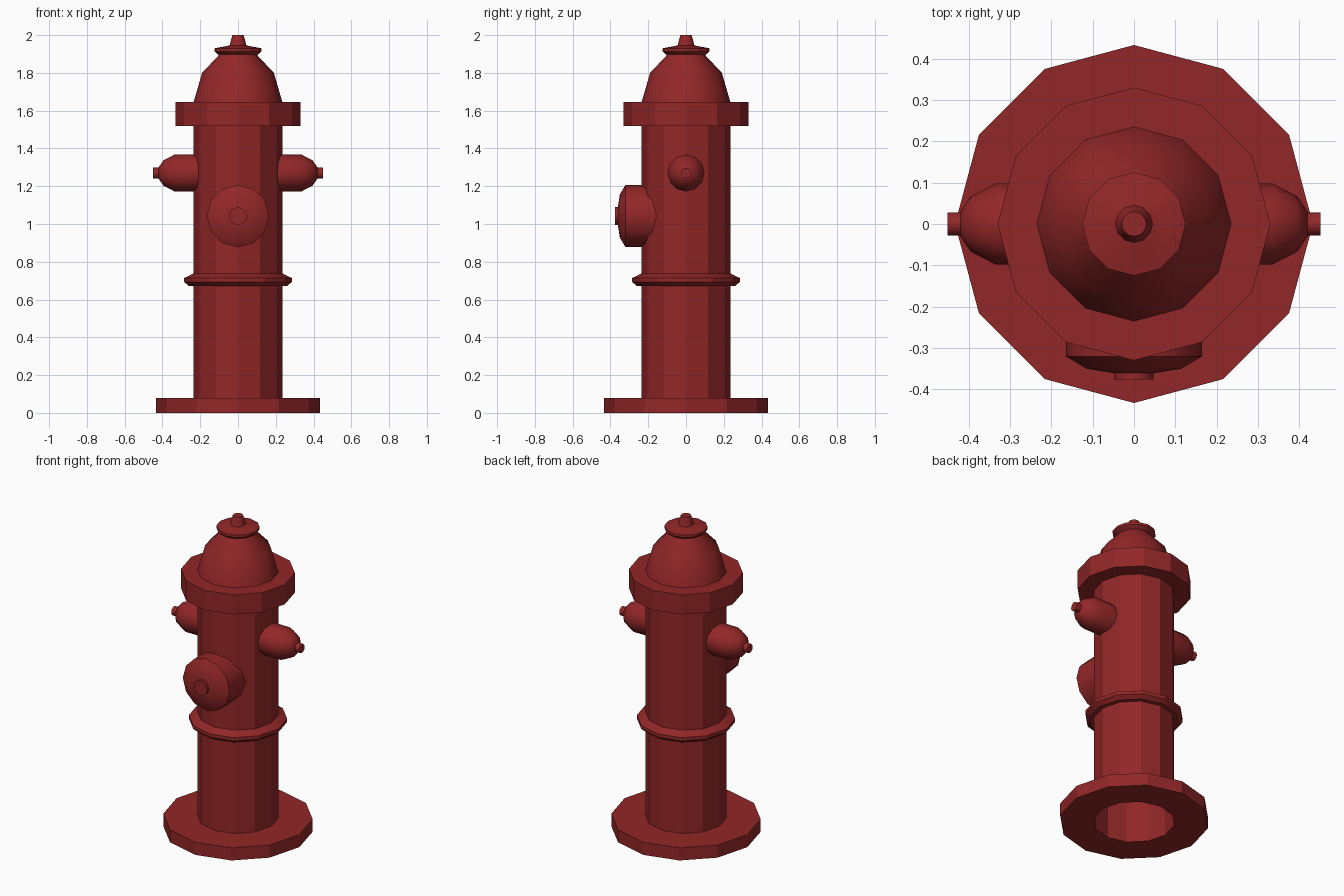
import bpy, bmesh, math
from mathutils import Matrix

if "Cube" in bpy.data.objects:
    bpy.data.objects.remove(bpy.data.objects["Cube"])

SIDES = 12
red = bpy.data.materials.new("hydrant red")
red.diffuse_color = (0.29, 0.02, 0.021, 1)
red.use_nodes = True
red.node_tree.nodes["Principled BSDF"].inputs["Base Color"].default_value = red.diffuse_color


def lathe(name, profile, place=None, smooth=29.5, cap=False):
    """Revolve (radius, height) points around z, then move into place."""
    bm = bmesh.new()
    rings = []
    for r, h in profile:
        rings.append([bm.verts.new((r * math.cos(2 * math.pi * i / SIDES),
                                    r * math.sin(2 * math.pi * i / SIDES), h))
                      for i in range(SIDES)])
    for a, b in zip(rings, rings[1:]):
        for i in range(SIDES):
            j = (i + 1) % SIDES
            bm.faces.new((a[i], a[j], b[j], b[i]))
    if cap:
        bm.faces.new(rings[-1])
    if place:
        bm.transform(place)
    mesh = bpy.data.meshes.new(name)
    bm.to_mesh(mesh)
    bm.free()
    mesh.materials.append(red)
    obj = bpy.data.objects.new(name, mesh)
    bpy.context.collection.objects.link(obj)
    bpy.ops.object.select_all(action='DESELECT')
    obj.select_set(True)
    bpy.context.view_layer.objects.active = obj
    bpy.ops.object.shade_smooth_by_angle(angle=math.radians(smooth))
    return obj


# Foot plate with an open centre, and the hollow barrel
R = 0.235
lathe("base_flange", [(R, 0), (0.433, 0), (0.433, 0.08), (R, 0.08)])
lathe("barrel", [(R, 0.08), (R, 1.52)])
lathe("barrel_inside_foot", [(R, 0), (R, 0.08)])

# Bevelled band around the barrel
lathe("middle_band", [(R, 0.672), (0.26, 0.672), (0.285, 0.693),
                      (0.285, 0.714), (R, 0.738)])

# Heavy collar under the bonnet
lathe("collar", [(R, 1.52), (0.33, 1.52), (0.33, 1.645), (R, 1.645)])

# Rounded bonnet, its cap disc and the operating nut
lathe("bonnet", [(R, 1.645), (0.19, 1.80), (0.105, 1.89), (0.10, 1.90)])
lathe("cap_disc", [(0.10, 1.895), (0.112, 1.902), (0.125, 1.914),
                   (0.125, 1.93), (0.045, 1.945)])
lathe("top_nut", [(0.045, 1.943), (0.03, 2.0)], cap=True)

# Two side outlets with small nuts
for side, sign in (("right", 1), ("left", -1)):
    place = Matrix.Translation((0, 0, 1.27)) @ Matrix.Rotation(
        sign * math.pi / 2, 4, 'Y')
    lathe(side + "_outlet", [(0.098, 0.20), (0.098, 0.335), (0.067, 0.395),
                             (0.03, 0.42)], place, 35, True)
    lathe(side + "_outlet_nut", [(0.028, 0.415), (0.028, 0.451)],
          place, 35, True)

# Large front outlet
place = Matrix.Translation((0, 0, 1.042)) @ Matrix.Rotation(
    math.pi / 2, 4, 'X')
lathe("front_outlet", [(0.165, 0.155), (0.165, 0.32), (0.115, 0.35),
                       (0.047, 0.361)], place, 35, True)
lathe("front_outlet_nut", [(0.047, 0.355), (0.047, 0.376)], place, 35, True)
